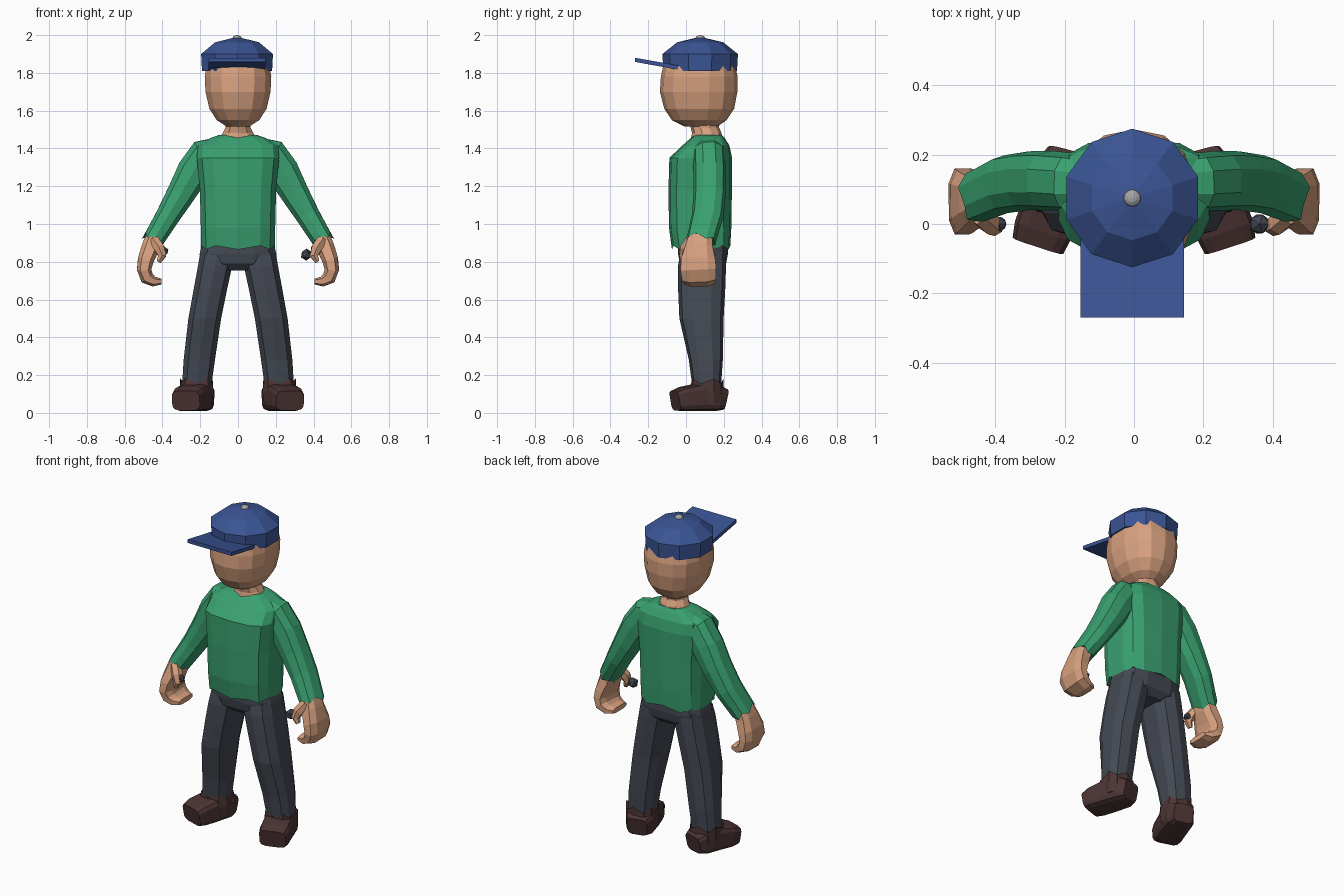
import bpy, bmesh, math
from mathutils import Vector

if "Cube" in bpy.data.objects:
    bpy.data.objects.remove(bpy.data.objects["Cube"], do_unlink=True)


def material(name, rgb):
    lin = [((c / 255 + 0.055) / 1.055) ** 2.4 for c in rgb] + [1]
    m = bpy.data.materials.new(name)
    m.use_nodes = True
    m.diffuse_color = lin
    m.node_tree.nodes["Principled BSDF"].inputs["Base Color"].default_value = lin
    return m


SKIN = material("skin", (216, 161, 127))
GREEN = material("shirt_green", (57, 160, 112))
SLATE = material("trouser_slate", (68, 73, 83))
BROWN = material("boot_brown", (76, 52, 52))
BLUE = material("cap_blue", (58, 84, 148))
GREY = material("button_grey", (165, 165, 165))


def finish(name, bm, mat):
    bmesh.ops.recalc_face_normals(bm, faces=bm.faces)
    me = bpy.data.meshes.new(name)
    bm.to_mesh(me)
    bm.free()
    ob = bpy.data.objects.new(name, me)
    bpy.context.collection.objects.link(ob)
    me.materials.append(mat)
    return ob


def loft(name, mat, sections, n=10, power=2.5, ref=None, jag=0.0, side=1, phase=0.5):
    """Skin rings (x, y, z, half width, half depth); ref tilts rings along the path.
    jag moves alternate points of the first ring to give a ragged hem."""
    bm = bmesh.new()
    rings = []
    pts = [Vector(s[:3]) for s in sections]
    for i, (p, s) in enumerate(zip(pts, sections)):
        d = (pts[min(i + 1, len(pts) - 1)] - pts[max(i - 1, 0)]).normalized()
        if ref:
            v = (Vector(ref) - d * d.dot(Vector(ref))).normalized()
            u = v.cross(d)
        else:
            u, v = Vector((1, 0, 0)), Vector((0, 1, 0))
        ring = []
        for k in range(n):
            t = 2 * math.pi * (k + phase) / n
            c, q = math.cos(t), math.sin(t)
            c = math.copysign(abs(c) ** (2 / power), c)
            q = math.copysign(abs(q) ** (2 / power), q)
            co = p + u * (c * s[3]) + v * (q * s[4])
            if i == 0:
                co += d * (jag if k % 2 else -jag)
            ring.append(bm.verts.new((co.x * side, co.y, co.z)))
        rings.append(ring)
    for a, b in zip(rings, rings[1:]):
        for k in range(n):
            j = (k + 1) % n
            bm.faces.new((a[k], a[j], b[j], b[k]))
    bm.faces.new(rings[0])
    bm.faces.new(rings[-1])
    return finish(name, bm, mat)


# Head and neck
loft("head", SKIN, [
    (0, 0.08, 1.515, 0.06, 0.085), (0, 0.07, 1.55, 0.115, 0.145),
    (0, 0.07, 1.61, 0.155, 0.185), (0, 0.067, 1.70, 0.176, 0.205),
    (0, 0.07, 1.78, 0.18, 0.203), (0, 0.07, 1.84, 0.17, 0.19)], n=14, power=2.3)
loft("neck", SKIN, [
    (0, 0.11, 1.44, 0.11, 0.085), (0, 0.11, 1.482, 0.085, 0.078),
    (0, 0.10, 1.51, 0.07, 0.075), (0, 0.09, 1.57, 0.075, 0.08)], n=10, power=2, jag=0.01)

# Cap: band, dome, visor and button
loft("cap", BLUE, [
    (-0.005, 0.075, 1.81, 0.195, 0.195), (-0.005, 0.075, 1.90, 0.2, 0.2),
    (-0.005, 0.075, 1.962, 0.122, 0.122), (-0.005, 0.075, 1.988, 0.012, 0.012)],
    n=10, power=2, phase=0)
# A ten-sided ring with a corner at the front
cap = bpy.data.objects["cap"]
for vert in cap.data.vertices:
    x, y = vert.co.x + 0.005, vert.co.y - 0.075
    vert.co.x, vert.co.y = -y - 0.005, x + 0.075

bm = bmesh.new()
bmesh.ops.create_cube(bm, size=1)
for vert in bm.verts:
    front = vert.co.y < 0
    top = vert.co.z > 0
    vert.co = (vert.co.x * 0.30 - 0.005, -0.27 if front else -0.03,
               (1.858 if front else 1.815) + (0.022 if top else 0))
finish("cap_visor", bm, BLUE)

bm = bmesh.new()
bmesh.ops.create_uvsphere(bm, u_segments=10, v_segments=6, radius=0.025)
for vert in bm.verts:
    vert.co = (vert.co.x - 0.005, vert.co.y + 0.075, vert.co.z * 0.6 + 1.985)
finish("cap_button", bm, GREY)

# Shirt body with a ragged hem
loft("shirt_body", GREEN, [
    (0, 0.08, 0.875, 0.198, 0.155), (0, 0.075, 0.98, 0.2, 0.165),
    (0, 0.075, 1.18, 0.205, 0.168), (0, 0.078, 1.35, 0.222, 0.166),
    (0, 0.105, 1.415, 0.215, 0.125), (0, 0.115, 1.455, 0.15, 0.09),
    (0, 0.12, 1.472, 0.10, 0.07)], n=14, power=3.2, jag=0.01)

# Trouser seat
loft("trouser_seat", SLATE, [
    (0, 0.09, 0.755, 0.09, 0.09), (0, 0.09, 0.79, 0.20, 0.125),
    (0, 0.09, 0.84, 0.208, 0.135), (0, 0.09, 0.93, 0.185, 0.135)], n=12, power=3)

Y, Z = (0, 1, 0), (0, 0, 1)
for label, s in (("left", 1), ("right", -1)):
    # Sleeve from cuff to shoulder
    loft(label + "_sleeve", GREEN, [
        (0.452, 0.08, 0.91, 0.057, 0.078), (0.415, 0.095, 0.97, 0.061, 0.08),
        (0.370, 0.115, 1.045, 0.066, 0.084), (0.302, 0.125, 1.16, 0.078, 0.085),
        (0.235, 0.125, 1.28, 0.091, 0.086), (0.175, 0.12, 1.365, 0.092, 0.085),
        (0.08, 0.115, 1.405, 0.062, 0.07)], n=10, power=2.5, ref=Y, jag=0.012, side=s)
    # Hand with curled fingers and thumb
    loft(label + "_hand", SKIN, [
        (0.437, 0.08, 0.95, 0.045, 0.062), (0.462, 0.07, 0.88, 0.05, 0.075),
        (0.488, 0.065, 0.81, 0.045, 0.095), (0.497, 0.065, 0.76, 0.04, 0.1),
        (0.482, 0.07, 0.715, 0.038, 0.095), (0.445, 0.07, 0.695, 0.028, 0.085),
        (0.405, 0.07, 0.695, 0.016, 0.07)], n=8, power=3, ref=Y, side=s)
    loft(label + "_thumb", SKIN, [
        (0.445, 0.03, 0.915, 0.03, 0.035), (0.415, 0.0, 0.87, 0.032, 0.033),
        (0.402, -0.01, 0.83, 0.024, 0.025), (0.42, -0.012, 0.80, 0.014, 0.015)],
        n=6, power=2, ref=Y, side=s)
    # Trouser leg
    loft(label + "_trouser_leg", SLATE, [
        (0.22, 0.11, 0.13, 0.08, 0.075), (0.205, 0.105, 0.28, 0.086, 0.09),
        (0.176, 0.082, 0.50, 0.09, 0.117), (0.145, 0.083, 0.66, 0.092, 0.125),
        (0.121, 0.085, 0.78, 0.094, 0.127), (0.108, 0.09, 0.85, 0.095, 0.12)],
        n=10, power=2.7, side=s)
    # Boot: foot turned outward, and a ragged ankle collar
    loft(label + "_boot", BROWN, [
        (0.192, 0.203, 0.07, 0.06, 0.055), (0.203, 0.16, 0.08, 0.082, 0.07),
        (0.235, 0.06, 0.082, 0.086, 0.073), (0.262, -0.015, 0.073, 0.086, 0.065),
        (0.276, -0.058, 0.065, 0.078, 0.053)], n=12, power=4.5, ref=Z, side=s)
    loft(label + "_boot_collar", BROWN, [
        (0.22, 0.112, 0.168, 0.089, 0.086), (0.218, 0.11, 0.11, 0.092, 0.09),
        (0.22, 0.11, 0.05, 0.085, 0.085)], n=10, power=2.7, jag=0.014, side=s)

# Small dark nubs held by the thumbs
for label, x, y, z, r in (("left", 0.362, 0.0, 0.838, 0.032),
                          ("right", -0.39, 0.0, 0.855, 0.024)):
    bm = bmesh.new()
    bmesh.ops.create_icosphere(bm, subdivisions=1, radius=r)
    bmesh.ops.translate(bm, vec=(x, y, z), verts=bm.verts)
    finish(label + "_thumb_nub", bm, SLATE)
